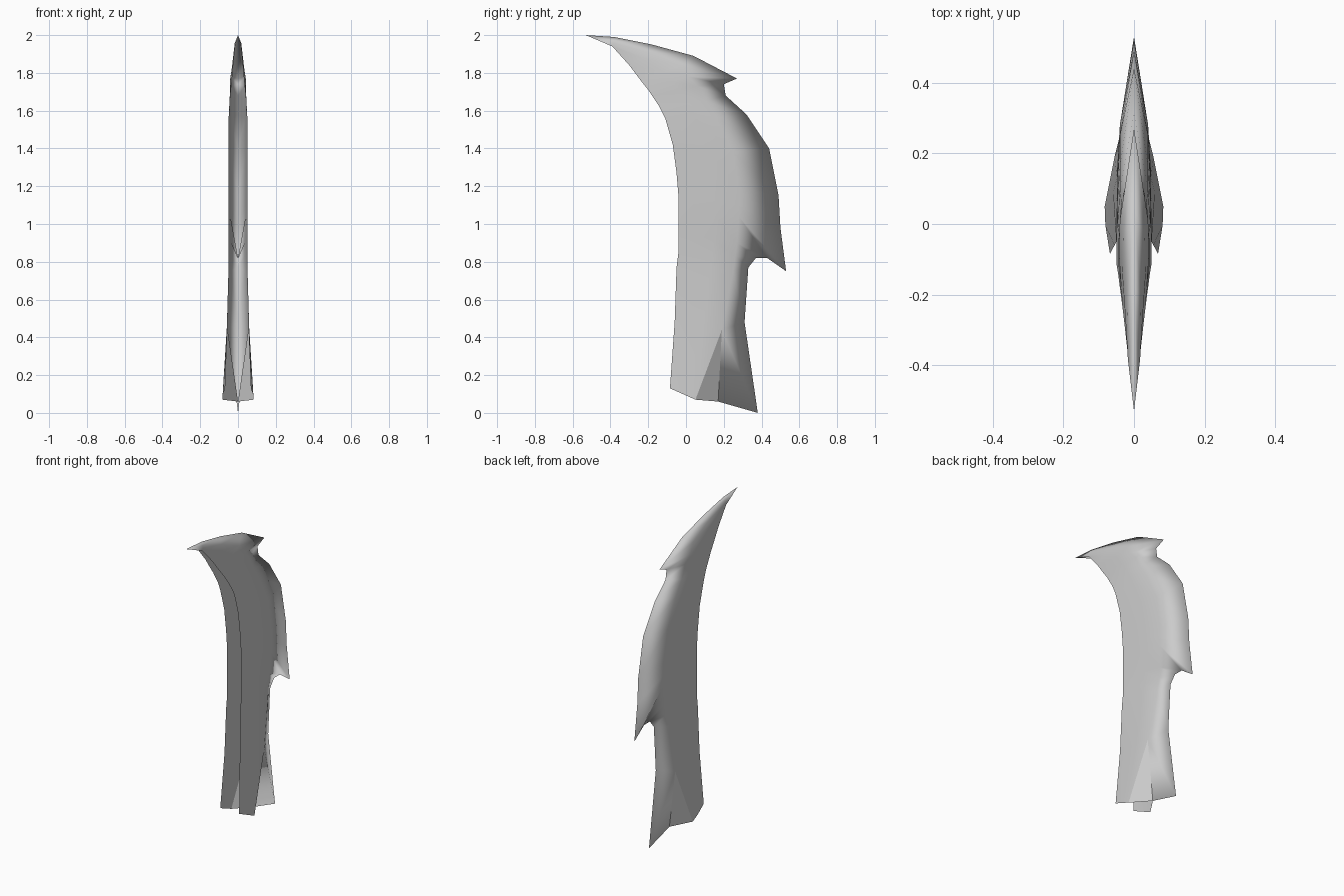
import bpy
import bmesh
from mathutils import Vector

default_cube = bpy.data.objects.get("Cube")
if default_cube:
    bpy.data.objects.remove(default_cube, do_unlink=True)

# One grey material for the whole shell
grey = bpy.data.materials.new("plain_grey")
grey.use_nodes = True
colour = (0.6, 0.6, 0.6, 1.0)
grey.diffuse_color = colour
grey.node_tree.nodes["Principled BSDF"].inputs["Base Color"].default_value = colour


def point(y, z, x=0.0):
    """Position given in hundredths of a unit."""
    return Vector((x, y, z)) / 100


# Cross-sections from tip to base: open front rim (y, z, half width),
# shoulder (y, z, half width), back ridge (y, z)
sections = [
    ((-39, 194, 1.5), (-38, 197, 1.2), (-38, 199)),
    ((-30, 184, 2.5), (-20, 191, 2), (-18, 195)),
    ((-24, 176, 3.2), (-3, 184, 3), (4, 189)),
    ((-20, 171, 3.7), (1, 178, 4), (27, 177)),      # upper barb
    ((-18, 168, 4), (6, 173, 3.6), (20, 174)),
    ((-14, 162, 4.5), (10, 165, 4), (21, 168)),
    ((-11, 156, 5), (16, 156, 4), (32, 158)),
    ((-7, 142, 5), (25, 138, 4), (44, 140)),
    ((-5, 127, 5), (28, 118, 4), (49, 115)),
    ((-4, 115, 5), (28, 110, 4), (50, 98)),
    ((-4, 105, 5), (28, 104, 4), (53, 75)),         # lower barb
    ((-4, 95, 5), (27, 90, 3.5), (43, 82)),
    ((-4, 85, 5), (26, 83, 3.5), (37, 82)),
    ((-5, 77, 5), (25, 75, 4), (33, 77)),
    ((-6, 48, 5.5), (19, 44, 5.5), (31, 48)),
]

bm = bmesh.new()


def side_wall(rim, shoulder):
    """Front rim, slightly bulged middle of the wall, and shoulder."""
    front, rear = point(*rim), point(*shoulder)
    middle = front.lerp(rear, 0.6)
    middle.x += 0.004
    return [bm.verts.new(p) for p in (front, middle, rear)]


def bridge(upper, lower):
    """Faces between two neighbouring rows of vertices."""
    for i in range(len(upper) - 1):
        bm.faces.new((upper[i], lower[i], lower[i + 1], upper[i + 1]))


# Main curved shell with its two barbs
rows = [side_wall(rim, shoulder) + [bm.verts.new(point(*ridge))]
        for rim, shoulder, ridge in sections]
for upper, lower in zip(rows, rows[1:]):
    bridge(upper, lower)

# Pointed tip
tip = bm.verts.new(point(-53, 200))
for a, b in zip(rows[0], rows[0][1:]):
    bm.faces.new((tip, a, b))

# Flared base, with the wall folded in to a closed rear fin
flare = side_wall((-8.5, 13, 6.8), (5, 7, 8.3))
bridge(rows[-1][:3], flare)
apex, ridge_end = rows[-1][2:]
fold = bm.verts.new(point(17, 6))
heel = bm.verts.new(point(38, 0))
bm.faces.new((apex, flare[-1], fold))
bm.faces.new((apex, fold, heel, ridge_end))

# Smooth surface with hard creases along the fold
for face in bm.faces:
    face.smooth = True
for corner in (flare[-1], fold):
    bm.edges.get((apex, corner)).smooth = False

mesh = bpy.data.meshes.new("barbed_blade_shell")
bm.to_mesh(mesh)
bm.free()
mesh.materials.append(grey)
blade = bpy.data.objects.new("barbed_blade_shell", mesh)
bpy.context.collection.objects.link(blade)

# Mirror to the other side, joined along the back ridge
mirror = blade.modifiers.new("other_side", "MIRROR")
mirror.use_axis = (True, False, False)
mirror.use_mirror_merge = True
mirror.merge_threshold = 0.0005
